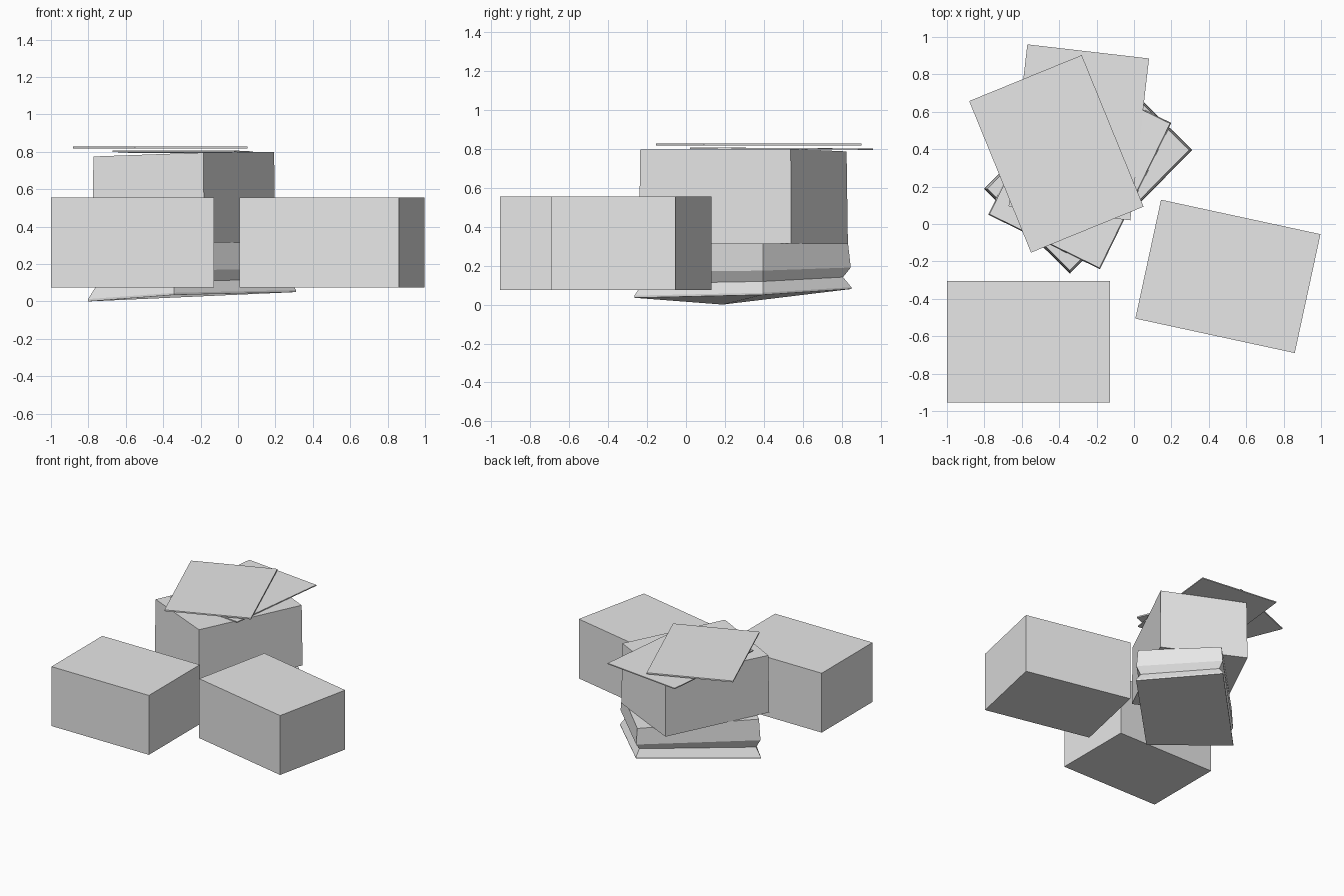
import bpy, bmesh, math
from mathutils import Matrix, Vector

old = bpy.data.objects.get("Cube")
if old:
    bpy.data.objects.remove(old, do_unlink=True)

grey = bpy.data.materials.new("cardboard_grey")
grey.use_nodes = True
colour = (0.8, 0.8, 0.8, 1)
grey.diffuse_color = colour
grey.node_tree.nodes["Principled BSDF"].inputs["Base Color"].default_value = colour

SIGNS = ((-1, -1), (1, -1), (1, 1), (-1, 1))


def carton(name, centre, size, angle, rings):
    """Loft a four-sided carton; each ring is (inset, four corner heights)."""
    turn = Matrix.Rotation(math.radians(angle), 3, "Z")
    bm = bmesh.new()
    loops = []
    for inset, heights in rings:
        loop = []
        for (sx, sy), z in zip(SIGNS, heights):
            flat = Vector((sx * (size[0] / 2 - inset), sy * (size[1] / 2 - inset), 0))
            loop.append(bm.verts.new(turn @ flat + Vector((*centre, z))))
        loops.append(loop)
    bm.faces.new(loops[0][::-1])
    bm.faces.new(loops[-1])
    for low, high in zip(loops, loops[1:]):
        for i in range(4):
            j = (i + 1) % 4
            bm.faces.new((low[i], low[j], high[j], high[i]))
    mesh = bpy.data.meshes.new(name)
    bm.to_mesh(mesh)
    bm.free()
    mesh.materials.append(grey)
    obj = bpy.data.objects.new(name, mesh)
    bpy.context.collection.objects.link(obj)
    return obj


def level(z):
    return (0, (z,) * 4)


# Two closed boxes at the front
box = (0.872, 0.65)
carton("front_right_box", (-0.564, -0.63), box, 0, [level(0.075), level(0.555)])
carton("front_left_box", (0.502, -0.28), box, -12.2, [level(0.075), level(0.555)])

# Crushed box under the stack: creased sides and a sagging base
base = (0.035, 0.05, 0.08, 0.0)
top = 0.315


def crease(fraction):
    return [z + (top - z) * fraction for z in base]


carton("crushed_box", (-0.245, 0.292), (0.93, 0.645), 45.3,
       [(0, base), (0, crease(0.04)), (0.03, crease(0.26)),
        (0.002, crease(0.47)), (0.012, [top] * 4)])

# Slightly sagging box on top of it
carton("stacked_box", (-0.29, 0.295), (0.87, 0.665), 64,
       [level(top), (0.005, (0.796, 0.8, 0.787, 0.775))])

# Flattened boxes lying on the stack
carton("lower_flat_box", (-0.295, 0.49), (0.871, 0.655), 83.4,
       [(0, (0.799, 0.794, 0.794, 0.799)), (0, (0.807, 0.802, 0.802, 0.807))])
carton("upper_flat_box", (-0.415, 0.375), (0.875, 0.65), -67.8,
       [level(0.817), level(0.828)])
